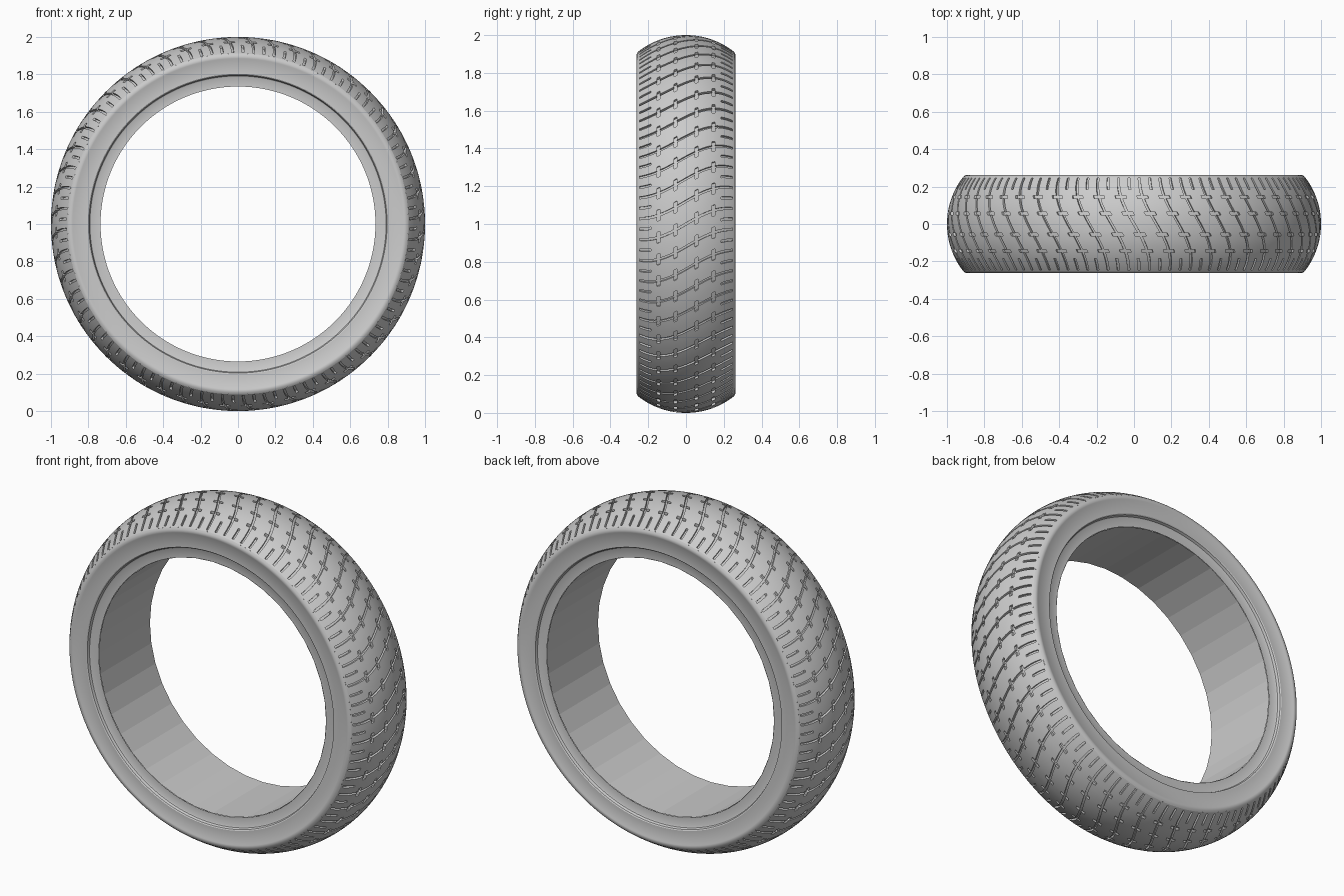
import bpy, bmesh, math

if "Cube" in bpy.data.objects:
    bpy.data.objects.remove(bpy.data.objects["Cube"])

PITCHES = 52                      # tread repeats round the tyre
STEP = 2 * math.pi / PITCHES
ROWS = (-0.145, -0.055, 0.055, 0.145)
DEPTH = 0.014
EDGE = 0.254                      # half width of the crowned tread
ARC = 0.41                        # crown radius of the tread


def crown(y):
    return 1.0 - ARC + math.sqrt(ARC * ARC - y * y)


def sweep(y):
    # S-shaped slant of the long grooves, flattening at the shoulders
    return 0.09 * math.sin(math.pi / 2 * max(-1, min(1, y / 0.24)))


def point(a, y, r):
    return (r * math.cos(a), y, 1.0 + r * math.sin(a))


def finish(bm, name, angle):
    bmesh.ops.recalc_face_normals(bm, faces=bm.faces)
    me = bpy.data.meshes.new(name)
    bm.to_mesh(me)
    bm.free()
    ob = bpy.data.objects.new(name, me)
    bpy.context.collection.objects.link(ob)
    bpy.ops.object.select_all(action='DESELECT')
    ob.select_set(True)
    bpy.context.view_layer.objects.active = ob
    if angle:
        bpy.ops.object.shade_smooth_by_angle(angle=math.radians(angle))
    return ob


def lathe(name, profile, segments, angle):
    bm = bmesh.new()
    rings = [[bm.verts.new(point(2 * math.pi * i / segments, y, r))
              for y, r in profile] for i in range(segments)]
    for i in range(segments):
        p, q = rings[i], rings[(i + 1) % segments]
        for j in range(len(profile) - 1):
            bm.faces.new((p[j], q[j], q[j + 1], p[j + 1]))
    return finish(bm, name, angle)


# Tread: slanted grid whose lines follow the groove edges
half = 0.0065
dash = 0.030
mid = STEP / 2
vs = [-dash, -half, half, dash, mid - half, mid + half, STEP - dash - 0.012]
ys = {-EDGE, EDGE, 0.0}
for s in (-1, 1):
    ys |= {s * v for v in (0.025, 0.085, 0.10, 0.115, 0.168, 0.185, 0.205, 0.225, 0.246)}
for r in ROWS:
    ys |= {r - 0.008, r + 0.008}
ys = sorted(ys)


def is_groove(v, y):
    if abs(v) < half and abs(y) < 0.246:
        return True                                   # long slanted groove
    if abs(v - mid) < half and 0.185 < abs(y) < 0.246:
        return True                                   # short shoulder slot
    return abs(v) < dash and any(abs(y - r) < 0.008 for r in ROWS)


bm = bmesh.new()
columns = [(k, v) for k in range(PITCHES) for v in vs]
grid = [[bm.verts.new(point(k * STEP + v + sweep(y), y, crown(y))) for y in ys]
        for k, v in columns]
low = []
for i, (k, v) in enumerate(columns):
    n = (i + 1) % len(columns)
    v2 = vs[(i + 1) % len(vs)] + (STEP if (i + 1) % len(vs) == 0 else 0)
    for j in range(len(ys) - 1):
        f = bm.faces.new((grid[i][j], grid[n][j], grid[n][j + 1], grid[i][j + 1]))
        if is_groove((v + v2) / 2, (ys[j] + ys[j + 1]) / 2):
            low.append(f)
# Sink the groove cells towards the axle
ext = bmesh.ops.extrude_face_region(bm, geom=low)
for vert in [g for g in ext['geom'] if isinstance(g, bmesh.types.BMVert)]:
    x, z = vert.co.x, vert.co.z - 1
    f = 1 - DEPTH / math.hypot(x, z)
    vert.co.x, vert.co.z = x * f, 1 + z * f
bmesh.ops.delete(bm, geom=[f for f in low if f.is_valid], context='FACES_ONLY')
finish(bm, "tread", 35)

# Sidewalls with rounded shoulder and stepped bead lip
for name, s in (("front_sidewall", -1), ("back_sidewall", 1)):
    wall = [(EDGE, crown(EDGE)), (0.260, 0.903), (0.262, 0.895), (0.262, 0.885),
            (0.258, 0.878), (0.258, 0.803), (0.254, 0.797), (0.240, 0.792),
            (0.236, 0.785), (0.236, 0.735)]
    lathe(name, [(s * y, r) for y, r in wall], 160, 30)

# Faceted inner bore
lathe("inner_bore", [(-0.236, 0.735), (0.236, 0.735)], 40, 0)
